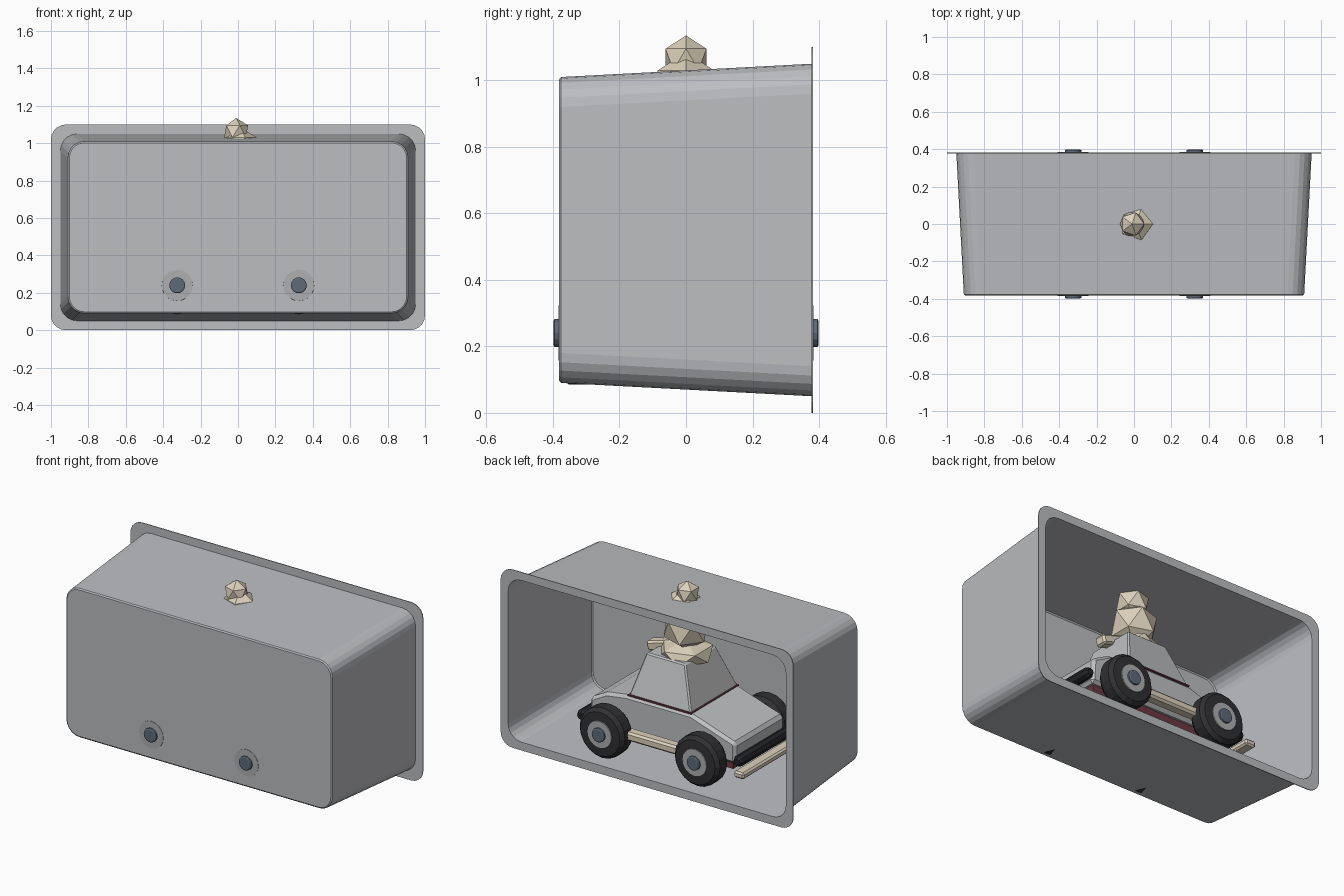
import bpy, bmesh, math
from mathutils import Vector, Matrix

if "Cube" in bpy.data.objects:
    bpy.data.objects.remove(bpy.data.objects["Cube"])


def material(name, rgb):
    m = bpy.data.materials.new(name)
    m.diffuse_color = (*rgb, 1)
    m.use_nodes = True
    m.node_tree.nodes["Principled BSDF"].inputs["Base Color"].default_value = m.diffuse_color
    return m


GREY = material("shell_grey", (0.50, 0.51, 0.53))
PAINT = material("car_grey", (0.52, 0.53, 0.54))
BEIGE = material("beige", (0.72, 0.64, 0.50))
TYRE = material("tyre_black", (0.03, 0.03, 0.034))
RIM = material("rim_grey", (0.42, 0.43, 0.44))
HUB = material("hub_blue_grey", (0.11, 0.145, 0.19))
TUBE = material("tube_black", (0.018, 0.019, 0.022))
RED = material("burgundy", (0.15, 0.04, 0.055))


def finish(name, bm, mat, bevel=0):
    bmesh.ops.recalc_face_normals(bm, faces=bm.faces)
    me = bpy.data.meshes.new(name)
    bm.to_mesh(me)
    bm.free()
    me.materials.append(mat)
    ob = bpy.data.objects.new(name, me)
    bpy.context.collection.objects.link(ob)
    if bevel:
        mod = ob.modifiers.new("bevel", 'BEVEL')
        mod.width = bevel
        mod.segments = 1
    return ob


def loft(name, loops, mat, cap_start=True, cap_end=True, bevel=0):
    """Skin a list of equally long point loops."""
    bm = bmesh.new()
    rings = [[bm.verts.new(p) for p in loop] for loop in loops]
    n = len(rings[0])
    for a, b in zip(rings, rings[1:]):
        for i in range(n):
            j = (i + 1) % n
            bm.faces.new((a[i], a[j], b[j], b[i]))
    if cap_start:
        bm.faces.new(rings[0])
    if cap_end:
        bm.faces.new(rings[-1])
    return finish(name, bm, mat, bevel)


def box(name, centre, size, mat, bevel=0, rot_y=0):
    bm = bmesh.new()
    bmesh.ops.create_cube(bm, size=1, matrix=Matrix.Translation(centre)
                          @ Matrix.Rotation(rot_y, 4, 'Y')
                          @ Matrix.Diagonal((*size, 1)))
    return finish(name, bm, mat, bevel)


def ball(name, centre, radius, mat, scale=(1, 1, 1)):
    bm = bmesh.new()
    bmesh.ops.create_icosphere(bm, subdivisions=1, radius=radius,
                               matrix=Matrix.Translation(centre) @ Matrix.Diagonal((*scale, 1)))
    return finish(name, bm, mat)


def lathe_y(name, x, z, profile, mat, sides, caps=True):
    """Rings of (y, radius) around an axis parallel to y."""
    loops = [[(x + r * math.cos(2 * math.pi * i / sides), y,
               z + r * math.sin(2 * math.pi * i / sides)) for i in range(sides)]
             for y, r in profile]
    return loft(name, loops, mat, caps, caps)


def rounded_rect(w, h, r, y, steps=5):
    pts = []
    for k, (sx, sz) in enumerate(((1, 1), (-1, 1), (-1, -1), (1, -1))):
        for i in range(steps + 1):
            a = math.pi / 2 * (k + i / steps)
            pts.append((sx * (w - r) + r * math.cos(a), y,
                        0.55 + sz * (h - r) + r * math.sin(a)))
    return pts


def rect(x0, x1, hy, z):
    return [(x0, -hy, z), (x1, -hy, z), (x1, hy, z), (x0, hy, z)]


# Tapered shell, open at the back, with a flat flange round the opening
loft("shell", [rounded_rect(0.95, 0.50, 0.09, 0.38),
               rounded_rect(0.91, 0.46, 0.09, -0.376),
               rounded_rect(0.902, 0.452, 0.082, -0.382)], GREY, cap_start=False)
loft("flange", [rounded_rect(0.95, 0.50, 0.09, 0.377),
                rounded_rect(1.0, 0.55, 0.08, 0.377),
                rounded_rect(1.0, 0.55, 0.08, 0.382),
                rounded_rect(0.95, 0.50, 0.09, 0.382)], GREY, False, False)

# Car body: side profile swept across the width
side = [(0.50, 0.22), (0.49, 0.37), (0.38, 0.43), (0.24, 0.45),
        (-0.20, 0.45), (-0.505, 0.35), (-0.505, 0.22)]
loft("car_body", [[(x, y, z) for x, z in side] for y in (-0.24, 0.24)], PAINT, bevel=0.018)

# Cabin, its seam and the underside
loft("cabin", [rect(-0.195, 0.23, 0.23, 0.45),
               rect(-0.10, 0.166, 0.15, 0.70)], PAINT, bevel=0.008)
box("cabin_seam", (0.018, 0, 0.451), (0.435, 0.468, 0.008), RED)
box("chassis", (0, 0, 0.20), (0.94, 0.42, 0.05), RED)

# Bumper tubes and front plank
for name, x in (("front_tube", -0.535), ("rear_tube", 0.535)):
    lathe_y(name, x, 0.255, [(-0.27, 0.02), (-0.25, 0.033), (0.25, 0.033), (0.27, 0.02)], TUBE, 8)
box("front_plank", (-0.575, 0, 0.20), (0.07, 0.62, 0.04), BEIGE, 0.01)

# Wheels, axles and side steps
for x in (-0.325, 0.325):
    lathe_y("axle", x, 0.24, [(-0.3, 0.025), (0.3, 0.025)], TUBE, 8)
    for s in (-1, 1):
        lathe_y("tyre", x, 0.24, [(s * y, r) for y, r in
                ((0.255, 0.10), (0.26, 0.135), (0.285, 0.155), (0.352, 0.155),
                 (0.374, 0.135), (0.378, 0.08))], TYRE, 20)
        lathe_y("rim", x, 0.24, [(s * 0.36, 0.085), (s * 0.384, 0.083)], RIM, 20)
        lathe_y("hub", x, 0.24, [(s * 0.37, 0.043), (s * 0.395, 0.043), (s * 0.399, 0.037)], HUB, 14)
for s in (-1, 1):
    box("side_step", (0, s * 0.29, 0.245), (0.46, 0.07, 0.055), BEIGE, 0.012)

# Faceted rider on the roof, its top poking through the shell
ball("rider_base", (0, 0, 0.70), 0.17, BEIGE, (1, 1, 0.45))
ball("rider_body", (0, 0, 0.85), 0.14, BEIGE)
ball("rider_head", (0.012, 0, 0.985), 0.10, BEIGE)
ball("rider_top", (-0.01, 0, 1.063), 0.072, BEIGE)
box("rider_arm", (0.14, 0, 0.705), (0.22, 0.075, 0.06), BEIGE, 0.012, math.radians(16))
